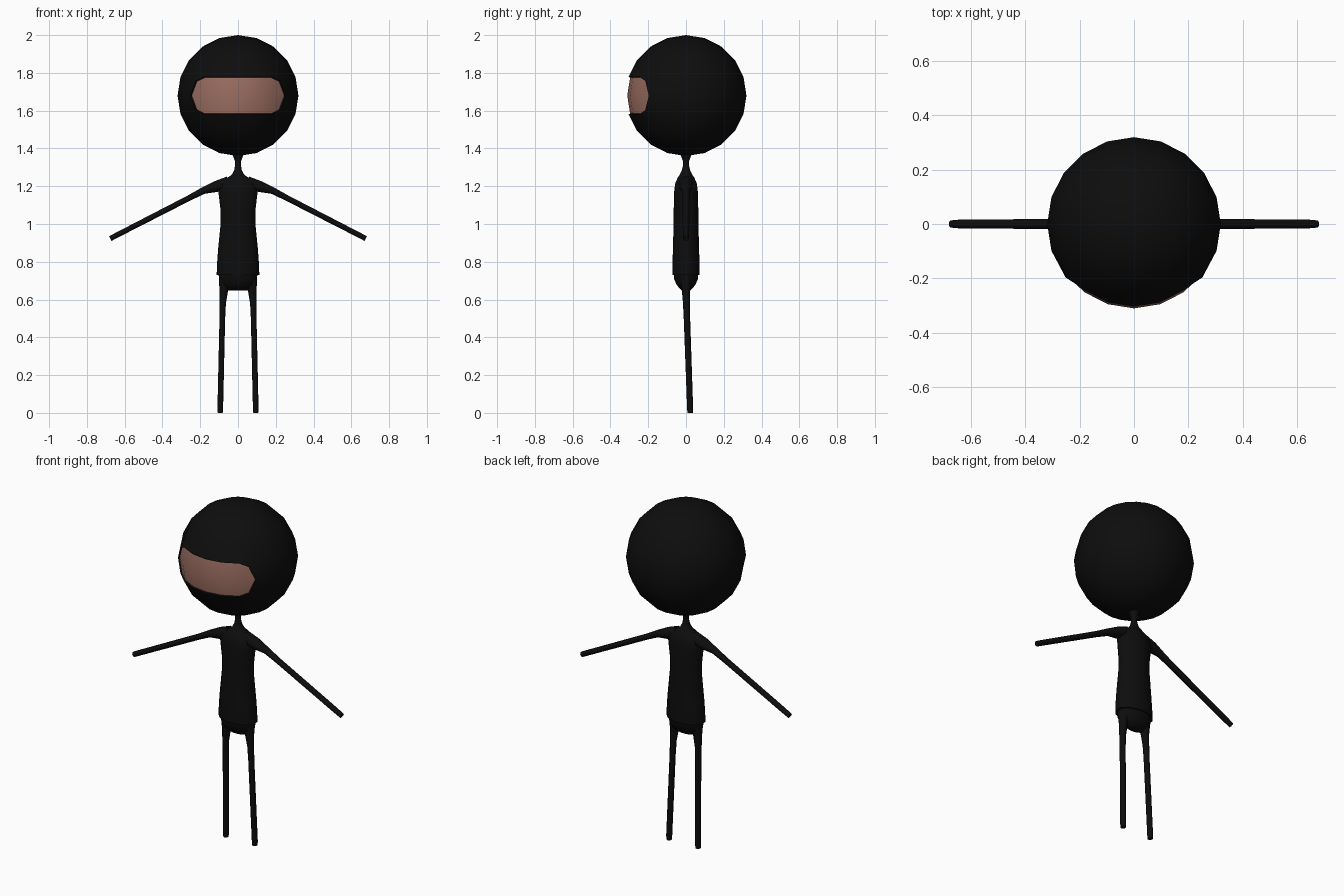
import bpy, bmesh, math
from mathutils import Vector

if "Cube" in bpy.data.objects:
    bpy.data.objects.remove(bpy.data.objects["Cube"])


def material(name, color):
    m = bpy.data.materials.new(name)
    m.diffuse_color = (*color, 1.0)
    m.use_nodes = True
    m.node_tree.nodes["Principled BSDF"].inputs["Base Color"].default_value = m.diffuse_color
    return m


BLACK = material("black_cloth", (0.004, 0.004, 0.004))
SKIN = material("skin", (0.33, 0.155, 0.12))


def finish(name, bm, mats, angle=60, mirror=False):
    bmesh.ops.recalc_face_normals(bm, faces=bm.faces)
    me = bpy.data.meshes.new(name)
    bm.to_mesh(me)
    bm.free()
    ob = bpy.data.objects.new(name, me)
    bpy.context.collection.objects.link(ob)
    for m in mats:
        me.materials.append(m)
    bpy.ops.object.select_all(action='DESELECT')
    ob.select_set(True)
    bpy.context.view_layer.objects.active = ob
    bpy.ops.object.shade_smooth_by_angle(angle=math.radians(angle))
    if mirror:
        ob.modifiers.new("mirror", 'MIRROR').use_mirror_merge = False
    return ob


def loft(name, rings, sides, u=(1, 0, 0), mirror=False):
    """Skin elliptical rings (x, y, z, radius along u, radius along y)."""
    bm = bmesh.new()
    u, v = Vector(u).normalized(), Vector((0, 1, 0))
    loops = []
    for x, y, z, ru, rv in rings:
        loop = []
        for i in range(sides):
            a = 2 * math.pi * (i + 0.5) / sides
            # divide by the apothem so the flats match the radii
            k = 1 / math.cos(math.pi / sides)
            p = Vector((x, y, z)) + u * (ru * k * math.cos(a)) + v * (rv * k * math.sin(a))
            loop.append(bm.verts.new(p))
        loops.append(loop)
    for a, b in zip(loops, loops[1:]):
        for i in range(sides):
            j = (i + 1) % sides
            bm.faces.new((a[i], a[j], b[j], b[i]))
    bm.faces.new(loops[0])
    bm.faces.new(loops[-1])
    return finish(name, bm, [BLACK], mirror=mirror)


# Head: hooded ball with a recessed face opening
R, CZ = 0.32, 1.68
bm = bmesh.new()
bmesh.ops.create_uvsphere(bm, u_segments=20, v_segments=10, radius=R)


def angles(p):
    return (math.degrees(math.atan2(p.x, -p.y)),
            math.degrees(math.asin(max(-1, min(1, p.z / p.length)))))


opening = []
for f in bm.faces:
    az, lat = angles(f.calc_center_median())
    if abs(az) < 54 and abs(lat) < 18:
        opening.append(f)
# round off the ends of the opening
for v in {v for f in opening for v in f.verts}:
    az, lat = angles(v.co)
    if abs(az) > 50:
        corner = abs(lat) > 9
        a = math.radians(math.copysign(46 if corner else 52, az))
        b = math.radians(math.copysign(14, lat) if corner else 0)
        v.co = R * Vector((math.sin(a) * math.cos(b), -math.cos(a) * math.cos(b), math.sin(b)))
# sink the face
ext = bmesh.ops.extrude_face_region(bm, geom=opening)
bmesh.ops.delete(bm, geom=[f for f in opening if f.is_valid], context='FACES')
for g in ext["geom"]:
    if isinstance(g, bmesh.types.BMVert):
        g.co *= 0.972
    elif isinstance(g, bmesh.types.BMFace):
        g.material_index = 1
bmesh.ops.translate(bm, verts=bm.verts, vec=(0, 0, CZ))
finish("head", bm, [BLACK, SKIN], angle=40)

# Torso with neck
loft("torso", [(0, 0, z, rx, ry) for z, rx, ry in (
    (0.73, 0.113, 0.072), (0.79, 0.111, 0.072), (0.87, 0.105, 0.069),
    (1.00, 0.092, 0.066), (1.08, 0.093, 0.065), (1.17, 0.104, 0.063),
    (1.215, 0.100, 0.057), (1.245, 0.055, 0.044), (1.262, 0.032, 0.033),
    (1.285, 0.020, 0.022), (1.31, 0.016, 0.016), (1.335, 0.017, 0.017),
    (1.375, 0.032, 0.032))], 12)

# Hips
loft("hips", [(0, 0, z, rx, ry) for z, rx, ry in (
    (0.76, 0.104, 0.066), (0.71, 0.101, 0.064), (0.675, 0.085, 0.048),
    (0.648, 0.052, 0.022))], 12)

# Arms, sloping down and out
loft("arms", [(0.045, 0, 1.222, 0.032, 0.036), (0.115, 0, 1.198, 0.030, 0.034),
              (0.185, 0, 1.176, 0.018, 0.021), (0.26, 0, 1.137, 0.015, 0.018),
              (0.63, 0, 0.947, 0.014, 0.017), (0.676, 0, 0.923, 0.014, 0.013)],
     8, u=(0.46, 0, 0.89), mirror=True)

# Legs, flaring into the hips
loft("legs", [(0.072, 0, 0.72, 0.030, 0.034), (0.075, 0, 0.65, 0.023, 0.022),
              (0.081, 0.002, 0.58, 0.017, 0.018), (0.083, 0.005, 0.50, 0.015, 0.017),
              (0.094, 0.022, 0.02, 0.015, 0.016), (0.094, 0.022, 0.0, 0.013, 0.014)],
     8, mirror=True)
